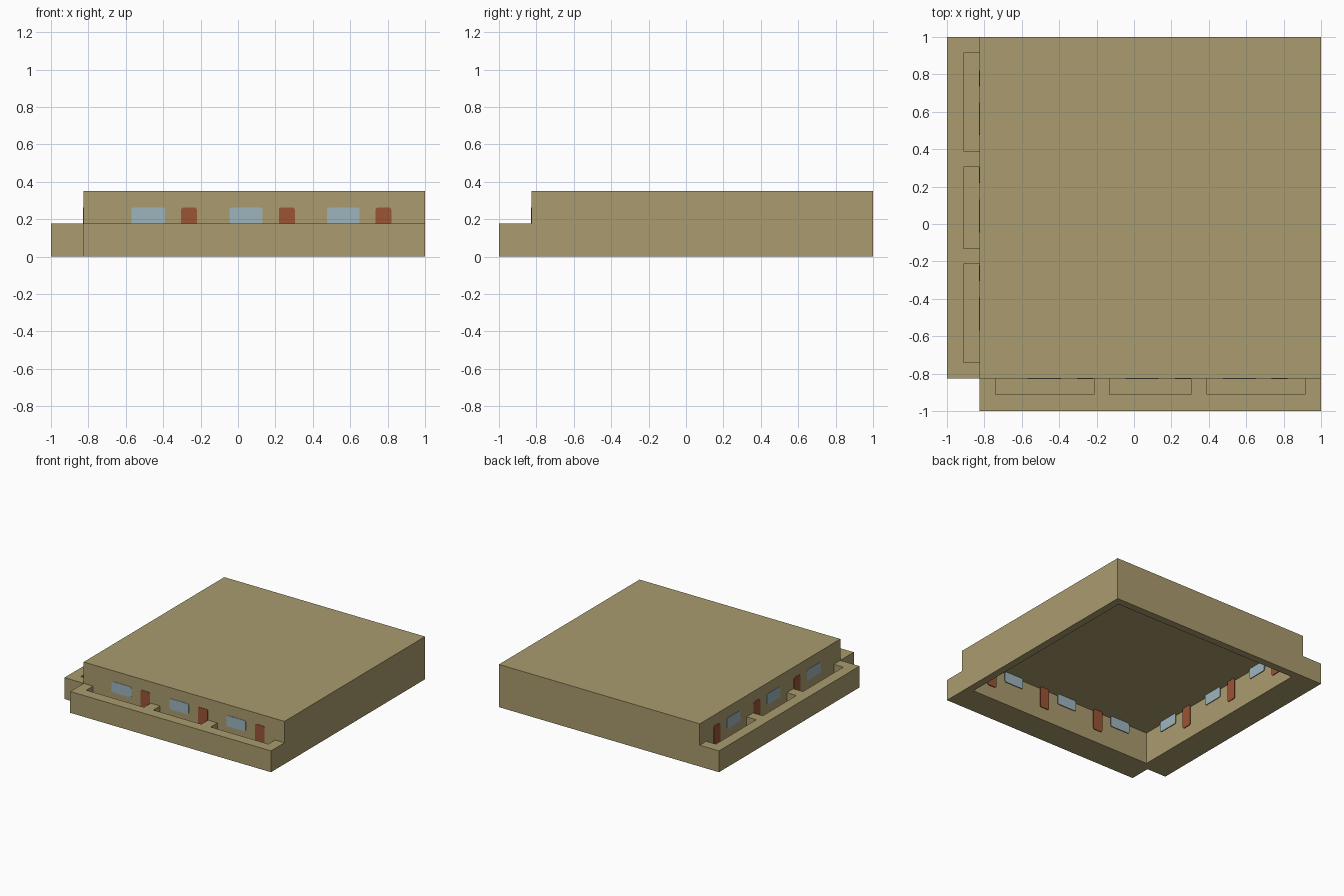
import bpy
import bmesh
import math
from mathutils import Vector

cube = bpy.data.objects.get("Cube")
if cube:
    bpy.data.objects.remove(cube, do_unlink=True)

UNIT = 0.0877           # wall thickness and quarter of the height
WALL = -0.825           # outer plane of the two balcony walls
INNER = WALL + UNIT     # inner plane of those walls
TOP = 4 * UNIT


def make_material(name, colour):
    mat = bpy.data.materials.new(name)
    mat.use_nodes = True
    mat.diffuse_color = (*colour, 1)
    mat.node_tree.nodes["Principled BSDF"].inputs["Base Color"].default_value = (*colour, 1)
    return mat


tan = make_material("tan_adobe", (0.402, 0.332, 0.156))
glass = make_material("pale_blue_glass", (0.337, 0.462, 0.515))
red = make_material("rust_red_door", (0.328, 0.089, 0.036))


def finish(name, bm, mat):
    bmesh.ops.recalc_face_normals(bm, faces=bm.faces)
    mesh = bpy.data.meshes.new(name)
    bm.to_mesh(mesh)
    bm.free()
    mesh.materials.append(mat)
    obj = bpy.data.objects.new(name, mesh)
    bpy.context.collection.objects.link(obj)
    return obj


def prism(name, outline, offset, mat):
    """Extrude a closed outline of 3D points along an offset."""
    bm = bmesh.new()
    face = bm.faces.new([bm.verts.new(p) for p in outline])
    new = bmesh.ops.extrude_face_region(bm, geom=[face], use_keep_orig=True)["geom"]
    verts = [g for g in new if isinstance(g, bmesh.types.BMVert)]
    bmesh.ops.translate(bm, verts=verts, vec=offset)
    return finish(name, bm, mat)


def side_map(side):
    """The left-hand wall repeats the front wall with x and y swapped."""
    if side == "front":
        return lambda x, y, z: Vector((x, y, z))
    return lambda x, y, z: Vector((y, x, z))


def rounded_rect(a0, a1, z0, z1, r=0.014, steps=4):
    pts = []
    corners = [(a1 - r, z1 - r), (a0 + r, z1 - r), (a0 + r, z0 + r), (a1 - r, z0 + r)]
    for i, (ca, cz) in enumerate(corners):
        for k in range(steps + 1):
            t = math.pi / 2 * (i + k / steps)
            pts.append((ca + r * math.cos(t), cz + r * math.sin(t)))
    return pts


# Main block, hollow and open underneath
bm = bmesh.new()
bmesh.ops.create_cube(bm, size=1)
mid, span = (1 + WALL) / 2, 1 - WALL
for v in bm.verts:
    v.co = Vector((mid + v.co.x * span, mid + v.co.y * span, (v.co.z + 0.5) * TOP))
bm.faces.ensure_lookup_table()
floor = min(bm.faces, key=lambda f: f.calc_center_median().z)
bmesh.ops.inset_region(bm, faces=[floor], thickness=UNIT)
new = bmesh.ops.extrude_face_region(bm, geom=[floor])["geom"]
bmesh.ops.translate(bm, verts=[g for g in new if isinstance(g, bmesh.types.BMVert)],
                    vec=(0, 0, 3 * UNIT))
if floor.is_valid:
    bmesh.ops.delete(bm, geom=[floor], context="FACES_ONLY")
finish("main_block", bm, tan)

POCKETS = [(-0.74, -0.215), (-0.13, 0.305), (0.39, 0.915)]
WINDOWS = [(-0.57, -0.39), (-0.045, 0.132), (0.475, 0.65)]
DOORS = [(-0.305, -0.22), (0.218, 0.304), (0.735, 0.82)]

for side in ("front", "side"):
    at = side_map(side)

    # Balcony floor slab
    slab = [at(*p, 0) for p in ((WALL, -1), (1, -1), (1, WALL), (WALL, WALL))]
    prism(side + "_balcony_floor", slab, (0, 0, UNIT), tan)

    # Parapet with dividers, notched around each pocket
    comb = [(1, WALL), (1, -1), (WALL, -1), (WALL, WALL)]
    for a, b in POCKETS:
        comb += [(a, WALL), (a, -1 + UNIT), (b, -1 + UNIT), (b, WALL)]
    prism(side + "_balcony_parapet", [at(*p, UNIT) for p in comb], (0, 0, UNIT), tan)

    # Windows and doors, shown on both faces of the wall
    for place, plane in (("outer", WALL), ("inner", INNER)):
        for kind, spans, low, mat in (("window", WINDOWS, 0.174, glass),
                                      ("door", DOORS, UNIT, red)):
            for i, (a, b) in enumerate(spans):
                outline = [at(p, plane - 0.003, z)
                           for p, z in rounded_rect(a, b, low, 0.262)]
                prism(f"{side}_{place}_{kind}_{i + 1}", outline, at(0, 0.006, 0), mat)
